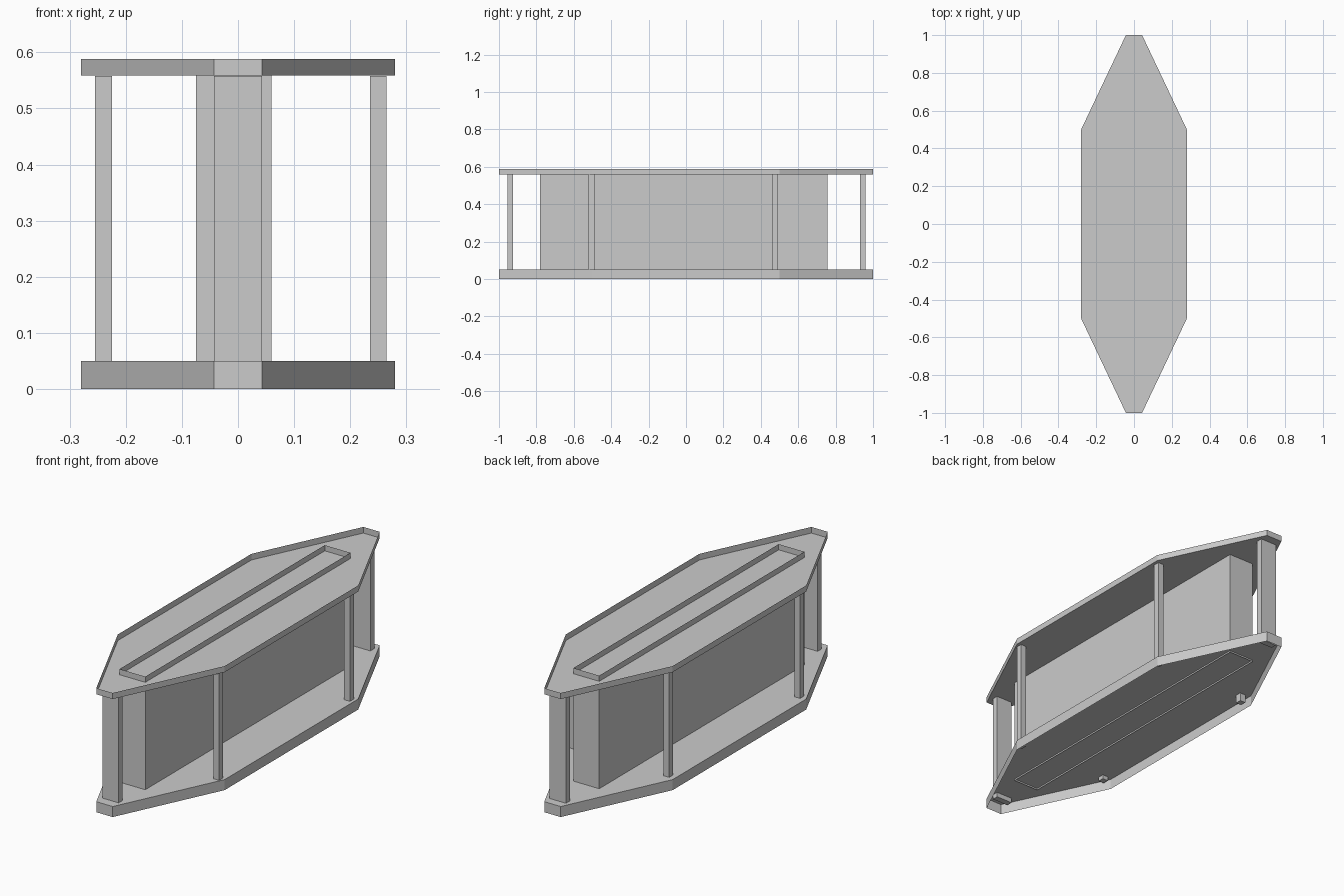
import bpy
import bmesh

if "Cube" in bpy.data.objects:
    bpy.data.objects.remove(bpy.data.objects["Cube"])

# Elongated eight-sided outline shared by both decks
OUTLINE = [(-0.043, -1), (0.043, -1), (0.28, -0.5), (0.28, 0.5),
           (0.043, 1), (-0.043, 1), (-0.28, 0.5), (-0.28, -0.5)]


def finish(name, bm):
    mesh = bpy.data.meshes.new(name)
    bm.to_mesh(mesh)
    bm.free()
    obj = bpy.data.objects.new(name, mesh)
    bpy.context.collection.objects.link(obj)
    return obj


def walls(name, outline, z0, z1, cap0=False, cap1=False):
    """Upright walls around an outline, with optional flat caps."""
    bm = bmesh.new()
    low = [bm.verts.new((x, y, z0)) for x, y in outline]
    high = [bm.verts.new((x, y, z1)) for x, y in outline]
    n = len(outline)
    for i in range(n):
        j = (i + 1) % n
        bm.faces.new((low[i], low[j], high[j], high[i]))
    if cap0:
        bm.faces.new(low[::-1])
    if cap1:
        bm.faces.new(high)
    return finish(name, bm)


def rect(x0, x1, y0, y1):
    return [(x0, y0), (x1, y0), (x1, y1), (x0, y1)]


# Decks: thin sheets, lower one with a skirt, upper one with a raised rim
walls("lower_deck", OUTLINE, 0.0, 0.05, cap1=True)
walls("upper_deck", OUTLINE, 0.559, 0.588, cap0=True)

# Central hollow core passing through both decks
walls("central_core", rect(-0.075, 0.06, -0.78, 0.757), 0.042, 0.586)

# Slim side posts, their feet poking below the lower deck sheet
for side, x in (("left", -0.24), ("right", 0.25)):
    for end, y in (("front", -0.505), ("back", 0.475)):
        foot = 0.01 if (side, end) == ("left", "back") else 0.03
        walls(f"{end}_{side}_post",
              rect(x - 0.015, x + 0.015, y - 0.015, y + 0.015),
              foot, 0.558, True, True)

# Wide end posts
for end, y in (("front", -0.94), ("back", 0.945)):
    walls(f"{end}_end_post", rect(-0.043, 0.043, y - 0.015, y + 0.015),
          0.027, 0.558, True, True)
